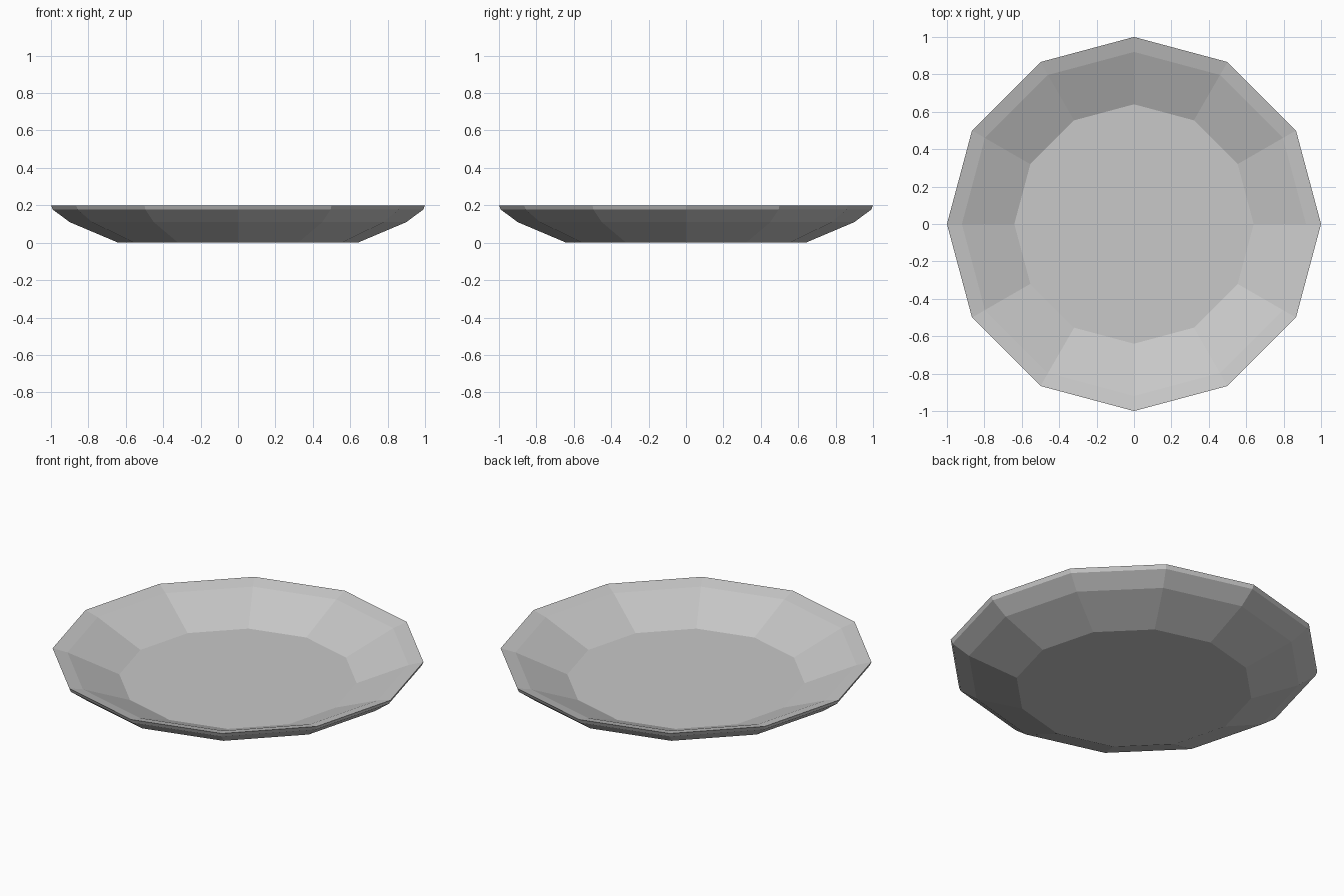
import bpy, bmesh, math

if "Cube" in bpy.data.objects:
    bpy.data.objects.remove(bpy.data.objects["Cube"])

SIDES = 12

# Plate cross-section (radius, height): underside centre-out, over the lip, back to the floor
profile = [(0.64, 0.0), (0.90, 0.11), (0.99, 0.177), (1.0, 0.2),
           (0.92, 0.179), (0.64, 0.06)]

bm = bmesh.new()
rings = []
for r, z in profile:
    rings.append([bm.verts.new((r * math.cos(2 * math.pi * i / SIDES),
                                r * math.sin(2 * math.pi * i / SIDES), z))
                  for i in range(SIDES)])

# Wall and lip faces between neighbouring rings
for a, b in zip(rings, rings[1:]):
    for i in range(SIDES):
        j = (i + 1) % SIDES
        bm.faces.new((a[i], a[j], b[j], b[i]))

# Foot and floor
bm.faces.new(list(reversed(rings[0])))
bm.faces.new(rings[-1])
bmesh.ops.recalc_face_normals(bm, faces=bm.faces[:])

mesh = bpy.data.meshes.new("plate")
bm.to_mesh(mesh)
bm.free()

# Single flat grey
mat = bpy.data.materials.new("light grey")
mat.diffuse_color = (0.58, 0.58, 0.58, 1)
mat.use_nodes = True
mat.node_tree.nodes["Principled BSDF"].inputs["Base Color"].default_value = mat.diffuse_color
mesh.materials.append(mat)

plate = bpy.data.objects.new("plate", mesh)
bpy.context.collection.objects.link(plate)
